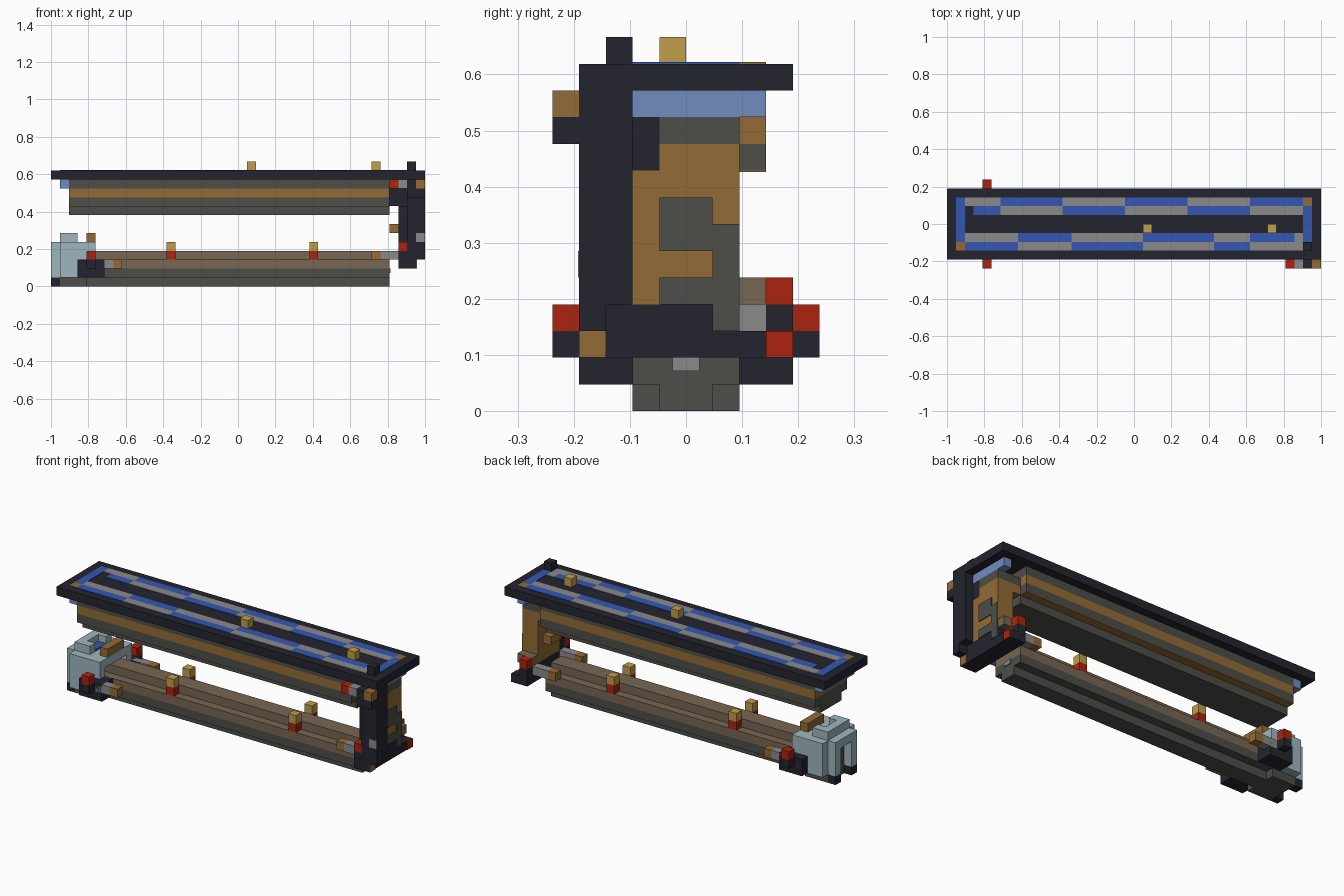
import bpy

if "Cube" in bpy.data.objects:
    bpy.data.objects.remove(bpy.data.objects["Cube"])

U = 2 / 42  # one block of the grid


def linear(h):
    c = int(h, 16) / 255
    return c / 12.92 if c <= 0.04045 else ((c + 0.055) / 1.055) ** 2.4


def material(name, code):
    m = bpy.data.materials.new(name)
    col = tuple(linear(code[i:i + 2]) for i in (0, 2, 4)) + (1,)
    m.diffuse_color = col
    m.use_nodes = True
    m.node_tree.nodes["Principled BSDF"].inputs["Base Color"].default_value = col
    return m


PALETTE = dict(dark="24242f", iron="4d4d48", brown="926b35", gold="c09d4a", red="ac2410",
               grey="8a8a8a", taupe="776752", pale="9eb7bf", blue="3557b4", sky="708cbf")
MAT = {n: material(n, c) for n, c in PALETTE.items()}


def box(name, mat, x, y, z):
    """Box between grid limits: x from the right end, y from the middle, z from the floor."""
    (x0, x1), (y0, y1), (z0, z1) = x, y, z
    v = [((a - 21) * U, b * U, c * U) for a in (x0, x1) for b in (y0, y1) for c in (z0, z1)]
    f = [(0, 1, 3, 2), (4, 6, 7, 5), (0, 4, 5, 1), (2, 3, 7, 6), (0, 2, 6, 4), (1, 5, 7, 3)]
    me = bpy.data.meshes.new(name)
    me.from_pydata(v, [], f)
    me.materials.append(MAT[mat])
    ob = bpy.data.objects.new(name, me)
    bpy.context.collection.objects.link(ob)
    return ob


def pair(name, mat, x, y, z):
    box("back_" + name, mat, x, y, z)
    box("front_" + name, mat, x, (-y[1], -y[0]), z)


# Lower stepped beam
for k, (half, mat) in enumerate([(1, "iron"), (2, "iron"), (2, "taupe"), (1, "taupe")]):
    box("lower_beam_step", mat, (2, 38), (-half, half), (k, k + 1))
box("lower_beam_socket", "grey", (38, 38.1), (-0.5, 0.5), (1.5, 2))

# Upper stepped beam
for k, half, mat in [(8, 2, "iron"), (9, 3, "iron"), (10, 3, "brown"), (11, 3, "iron")]:
    box("upper_beam_step", mat, (2, 38), (-half, half), (k, k + 1))
pair("upper_beam_underside", "brown", (2, 38), (2, 3), (8.95, 9))
for x in (1, 40):
    box("upper_beam_cap", "sky", (x, x + 1), (-3 if x == 1 else -2, 3), (11, 12))

# Lamps along the lower beam
for x in (13, 29):
    pair("lamp_base", "red", (x, x + 1), (1, 2), (3, 4))
    pair("lamp", "gold", (x, x + 1), (1, 2), (4, 5))

# Roof plate with studs
box("roof_plate", "dark", (0, 42), (-4, 4), (12, 13))
for x in (22, 36):
    box("roof_lamp", "gold", (x, x + 1), (-1, 0), (13, 14))
box("roof_stud", "dark", (40, 41), (-3, -2), (13, 14))


# Woven inlay on the roof
def inlay(mat, x, y):
    box("roof_inlay", mat, x, y, (13, 13.06))


def weave(breaks, y, first):
    for n, x in enumerate(zip(breaks, breaks[1:])):
        inlay(("grey", "blue")[(n + first) % 2], x, (y, y + 1))


weave([2, 6, 13, 20, 27, 34, 40], 2, 0)
weave([3, 6, 13, 20, 27, 34, 40], 1, 1)
weave([2, 8, 14, 22, 30, 34, 39], -2, 0)
weave([2, 8, 14, 22, 30, 34, 39], -3, 1)
inlay("grey", (39, 40), (-3, -1))
inlay("blue", (1, 2), (-2, 3))
inlay("blue", (40, 41), (-2, 2))
inlay("brown", (1, 2), (-3, -2))
inlay("brown", (40, 41), (2, 3))

# Column and foot
box("column_outer", "dark", (40, 42), (-4, -3), (3, 12))
box("column_inner", "dark", (39, 41), (-3, -2), (2, 9))
box("column_upper", "dark", (40, 42), (-3, -2), (4, 12))
box("column_foot", "dark", (39, 41), (-4, 4), (2, 3))
box("column_foot_step", "dark", (39, 41), (-4, 2), (3, 4))
box("column_foot_bolt", "brown", (41, 41.1), (-4, -3), (2, 3))
box("column_foot_trim", "iron", (41, 41.1), (1, 2), (3, 4))
box("column_bolt", "grey", (41, 42), (-3.05, -2), (5, 6))
box("column_bolt_front", "grey", (41, 42), (-4.05, -4), (5, 6))

# Rounded housing between foot and upper beam
box("housing", "brown", (39, 41), (-2, 2), (4, 9))
box("housing_neck", "brown", (38, 41), (-1, 2), (9, 10))
box("housing_top", "iron", (38, 41), (-1, 2), (10, 11))
box("housing_side", "dark", (38, 41), (-2, -1), (9, 11))
for y, z in [((-1, 1), (6, 8)), ((1, 2), (5, 7)), ((-1, 1), (4, 5)), ((1, 2), (4, 5))]:
    box("housing_panel", "iron", (41, 41.1), y, z)
box("housing_stub", "brown", (38, 39), (-1, 1), (6, 7))

# Coupling at the top of the column
for n, mat in enumerate(["red", "grey", "dark", "brown"]):
    box("column_coupling", mat, (38 + n, 39 + n), (-5, -4), (11, 12))
box("column_coupling_base", "dark", (40, 42), (-5, -4), (10, 11))

# Pipes at the foot of the column
pair("foot_valve", "red", (39, 40), (3, 4), (4, 5))
pair("foot_valve_base", "dark", (39, 40), (3, 4), (3, 4))
pair("foot_pipe", "grey", (37, 40), (2, 3), (3, 4))
pair("foot_pipe_tip", "brown", (36, 37), (2, 3), (3, 4))
box("foot_pipe_cover", "taupe", (39, 41), (1, 3), (4, 5))
box("foot_red_cap", "red", (41, 41.1), (3, 4), (2, 3))

# Pale engine housing at the other end
box("engine_core", "iron", (1, 4), (-2, 2), (0, 4))
pair("engine_wall", "pale", (0, 1), (1, 2), (1, 5))
pair("engine_foot", "dark", (0, 1), (1, 2), (0, 1))
pair("engine_side", "pale", (1, 3), (2, 3), (1, 5))
box("engine_roof", "pale", (0, 5), (-2, 2), (4, 5))
pair("engine_arm", "pale", (3, 5), (2, 3), (3, 5))
pair("engine_ridge", "pale", (1, 3), (1, 2), (5, 6))
box("engine_crest", "pale", (1, 2), (-1, 1), (5, 6))
box("engine_light", "blue", (2, 3), (-1, 1), (5, 5.2))
box("engine_handle", "brown", (4, 5), (-1.5, 1.5), (5, 6))

# Pipes beside the engine
pair("engine_skid", "dark", (3, 6), (2, 4), (1, 3))
pair("engine_valve_base", "dark", (4, 5), (4, 5), (2, 3))
pair("engine_valve", "red", (4, 5), (4, 5), (3, 4))
pair("engine_pipe", "grey", (5, 7), (3, 4), (2, 3))
pair("engine_pipe_tip", "brown", (7, 8), (3, 4), (2, 3))
